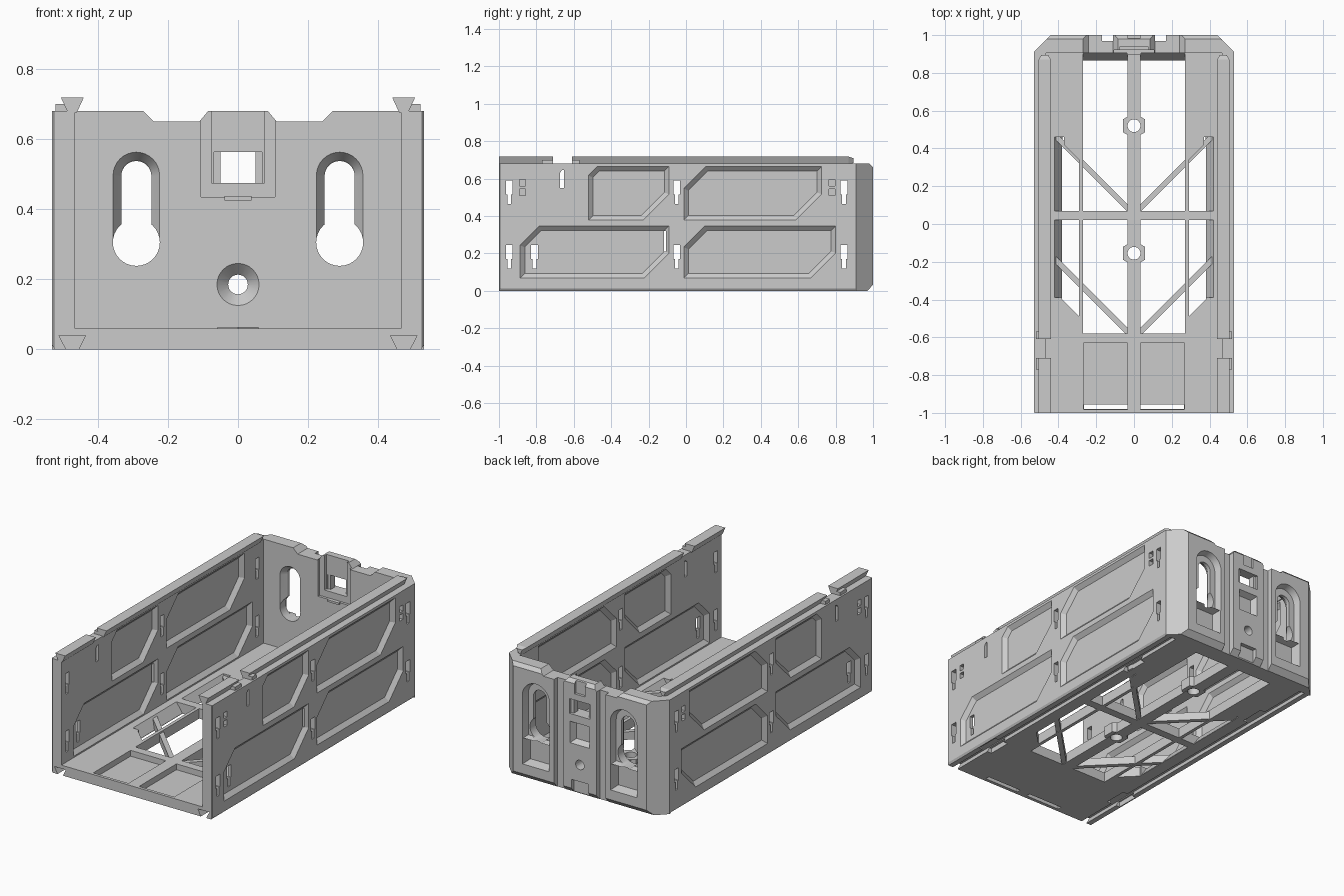
import bpy, bmesh
from math import sin, cos, pi
from mathutils import Vector

if "Cube" in bpy.data.objects:
    bpy.data.objects.remove(bpy.data.objects["Cube"])


def inset(pts, d):
    """Move every edge of a convex outline inwards by d."""
    area = sum(a[0] * b[1] - b[0] * a[1] for a, b in zip(pts, pts[1:] + pts[:1]))
    s, out, n = (1 if area > 0 else -1), [], len(pts)
    for i in range(n):
        p = Vector(pts[i])
        e1 = (p - Vector(pts[i - 1])).normalized()
        e2 = (Vector(pts[(i + 1) % n]) - p).normalized()
        n1, n2 = Vector((-e1.y, e1.x)) * s, Vector((-e2.y, e2.x)) * s
        out.append(tuple(p + (n1 + n2) * d / (1 + n1.dot(n2))))
    return out


def loft(name, pts, axis, a, b, d=0.0):
    """Solid from outline at a to the same outline (inset by d) at b."""
    place = {'x': lambda p, t: (t, p[0], p[1]),
             'y': lambda p, t: (p[0], t, p[1]),
             'z': lambda p, t: (p[0], p[1], t)}[axis]
    bm = bmesh.new()
    lo = [bm.verts.new(place(p, a)) for p in pts]
    hi = [bm.verts.new(place(p, b)) for p in (inset(pts, d) if d else pts)]
    bm.faces.new(lo)
    bm.faces.new(hi)
    for i in range(len(pts)):
        j = (i + 1) % len(pts)
        bm.faces.new((lo[i], lo[j], hi[j], hi[i]))
    bmesh.ops.recalc_face_normals(bm, faces=bm.faces)
    me = bpy.data.meshes.new(name)
    bm.to_mesh(me)
    bm.free()
    ob = bpy.data.objects.new(name, me)
    bpy.context.collection.objects.link(ob)
    return ob


def rect(x0, x1, y0, y1):
    return [(x0, y0), (x1, y0), (x1, y1), (x0, y1)]


def ring(cx, cy, r, n=32, start=0.0, sweep=2 * pi, closed=True):
    k = n if closed else n - 1
    return [(cx + r * cos(start + sweep * i / k), cy + r * sin(start + sweep * i / k)) for i in range(n)]


def flip(pts, s):
    return [(p[0] * s, p[1]) for p in pts]


def cut(ob, cutters):
    for c in cutters:
        m = ob.modifiers.new("cut", 'BOOLEAN')
        m.operation, m.solver, m.object = 'DIFFERENCE', 'EXACT', c
        c.hide_render = True
    dg = bpy.context.evaluated_depsgraph_get()
    dg.update()
    me = bpy.data.meshes.new_from_object(ob.evaluated_get(dg))
    ob.modifiers.clear()
    ob.data = me
    for c in cutters:
        bpy.data.objects.remove(c)


def mirror(ob):
    m = ob.modifiers.new("mirror", 'MIRROR')
    m.use_mirror_merge = False


def dovetail_groove(s=1):
    return loft("c", flip([(.46, -.01), (.485, -.01), (.511, .04), (.435, .04)], s), 'y', -1.1, .906)


# Side walls with bevelled panels on both faces, key slots and bottom groove
wall = loft("side_walls", [(.465, 0), (.522, 0), (.53, .012), (.53, .68), (.465, .68)], 'y', -1, .905)
cs = [dovetail_groove()]
# y0, y1, z0, z1, upper corner cut, lower corner cut
for y0, y1, z0, z1, u, l in [(-.525, -.088, .375, .668, .05, .14), (-.015, .728, .375, .668, .12, .14),
                             (-.89, -.088, .065, .35, .105, .135), (-.015, .803, .065, .35, .115, .135)]:
    p = [(y0, z0), (y1 - l, z0), (y1, z0 + l), (y1, z1), (y0 + u, z1), (y0, z1 - u)]
    cs += [loft("c", p, 'x', .533, .508, .028), loft("c", p, 'x', .462, .487, .028)]
for y, z in [(-.945, .465), (-.945, .12), (-.05, .465), (-.05, .12), (.845, .465), (.845, .12), (-.81, .12)]:
    cs.append(loft("c", [(y - .01, z), (y + .01, z), (y + .01, z + .05), (y + .018, z + .05), (y + .018, z + .125),
                         (y - .018, z + .125), (y - .018, z + .05), (y - .01, z + .05)], 'x', .4, .6))
for y in (-.875, .78):
    cs += [loft("c", rect(y - .016, y + .016, z, z + .035), 'x', .505, .6) for z in (.51, .56)]
cs.append(loft("c", [(-.674, .55), (-.652, .55), (-.652, .645), (-.664, .645), (-.674, .63)], 'x', .4, .6))
cs.append(loft("c", rect(-.118, -.108, .21, .32), 'x', .4, .6))
cs.append(loft("c", rect(.43, .515, -.74, -.6), 'z', -.01, .03))
cs.append(loft("c", [(.515, -1.01), (.54, -1.01), (.54, -.985)], 'z', -.1, .8))
cut(wall, cs)
mirror(wall)

# Dovetail rails on the wall tops
profile = [(.46, .675), (.485, .675), (.505, .718), (.44, .718)]
for name, y0, y1 in [("front_rails", -1, -.71), ("long_rails", -.61, .87)]:
    mirror(loft(name, profile, 'y', y0, y1))
mirror(loft("rail_tips", profile, 'y', .87, .895, .009))
for i, (y0, y1) in enumerate([(-.77, -.71), (-.61, -.57)]):
    mirror(loft(f"rail_stops_{i}", rect(.478, .52, y0, y1), 'z', .67, .7))

# Floor with cut-outs, front pockets and bottom grooves
floor = loft("floor", rect(-.466, .466, -1, .906), 'z', 0, .06)
cs = []
for s in (1, -1):
    cs.append(dovetail_groove(s))
    for p in [rect(.035, .27, .07, .865), rect(.035, .27, -.58, .02), rect(.035, .265, -.98, -.955),
              [(.29, .07), (.38, .07), (.38, .43), (.29, .34)],
              [(.29, .02), (.29, -.49), (.38, -.40), (.38, .02)]]:
        cs.append(loft("c", flip(p, s), 'z', -.1, .1))
    # sloped edges of the windows
    for y0, y1 in [(.07, .46), (-.39, .02)]:
        cs.append(loft("c", flip([(.37, -.012), (.422, .062), (.37, .062)], s), 'y', y0, y1))
    cs.append(loft("c", [(.855, -.015), (.905, .062), (.855, .062)], 'x', s * .035, s * .27))
    cs.append(loft("c", flip(rect(.035, .267, -.982, -.63), s), 'z', .025, .1))
    for y0, y1 in [(-.74, -.6), (.45, .6)]:
        cs.append(loft("c", flip(rect(.425, .515, y0, y1), s), 'z', -.01, .03))
BOSS_Y = (.52, -.155)
cs += [loft("c", ring(0, y, .034, 24), 'z', -.1, .1) for y in BOSS_Y]
cut(floor, cs)

# Thin ribs crossing the floor openings
for name, c in [("rear_diagonal_ribs", .05), ("front_diagonal_ribs", -.605)]:
    mirror(loft(name, [(.02, .02 + c - .02), (.43, .43 + c - .02), (.43, .43 + c + .02), (.02, .02 + c + .02)],
                'z', .003, .05))

# Hexagonal screw bosses on the centre bar
for i, y in enumerate(BOSS_Y):
    boss = loft(f"screw_boss_{i}", ring(0, y, .068, 6, pi / 6), 'z', .002, .063)
    cut(boss, [loft("c", ring(0, y, .034, 24), 'z', -.1, .1)])

# Back wall with hanging keyholes, screw hole and latch window
half = [(.53, 0), (.53, .68), (.27, .68), (.24, .65), (.11, .65), (.085, .68)]
back = loft("back_wall", half + flip(half[::-1], -1), 'y', .905, 1.0)
cs = [loft("c", [(.965, -.005), (1.1, -.005), (1.1, .14)], 'x', -.6, .6) for _ in range(1)]
cs.append(loft("c", [(.97, .69), (1.1, .69), (1.1, .56)], 'x', -.6, .6))


def slot(cx, z0, z1, r):
    return ring(cx, z1, r, 17, 0, pi, False) + [(cx - r, z0), (cx + r, z0)]


for s in (1, -1):
    x = .29 * s
    cs.append(loft("c", flip([(.6, .84), (.6, 1.2), (.24, 1.2)], s), 'z', -.1, .8))
    cs.append(loft("c", slot(x, .30, .496, .067), 'y', .904, .94, .024))
    cs.append(loft("c", slot(x, .31, .494, .043), 'y', .8, 1.1))
    cs.append(loft("c", ring(x, .305, .067), 'y', .8, 1.1))
    # outer recesses around the keyholes
    cs.append(loft("c", slot(x, .24, .50, .09), 'y', 1.002, .96, .012))
    cs.append(loft("c", rect(x - .088, x + .088, .09, .245), 'y', 1.002, .945, .014))
    cs.append(loft("c", flip(rect(.11, .17, .968, 1.1), s), 'z', -.1, .8))
cs.append(loft("c", ring(0, .185, .061), 'y', .904, .938, .033))
cs.append(loft("c", ring(0, .185, .028), 'y', .8, 1.1))
cs.append(loft("c", rect(-.105, .105, .435, .8), 'y', .8, .92))
cs.append(loft("c", rect(-.075, .075, .475, .8), 'y', .8, .94))
cs.append(loft("c", rect(-.068, .068, .475, .563), 'y', .8, 1.1))
# outer centre column: pocket, lower slot and top notch
cs.append(loft("c", rect(-.065, .065, .30, .43), 'y', 1.002, .965, .018))
cs.append(loft("c", rect(-.055, .055, -.1, .085), 'y', .975, 1.1))
cs.append(loft("c", rect(-.035, .035, .6, .8), 'y', .985, 1.1))
cut(back, cs)

# Latch frame posts and sill beside the window
mirror(loft("latch_posts", rect(.05, .07, .475, .563), 'y', .945, .985))
loft("latch_sill", rect(-.038, .038, .425, .437), 'y', .895, .91)

for ob in bpy.context.scene.objects:
    ob.select_set(True)
bpy.context.view_layer.objects.active = back
bpy.ops.object.shade_smooth_by_angle(angle=pi / 7)
